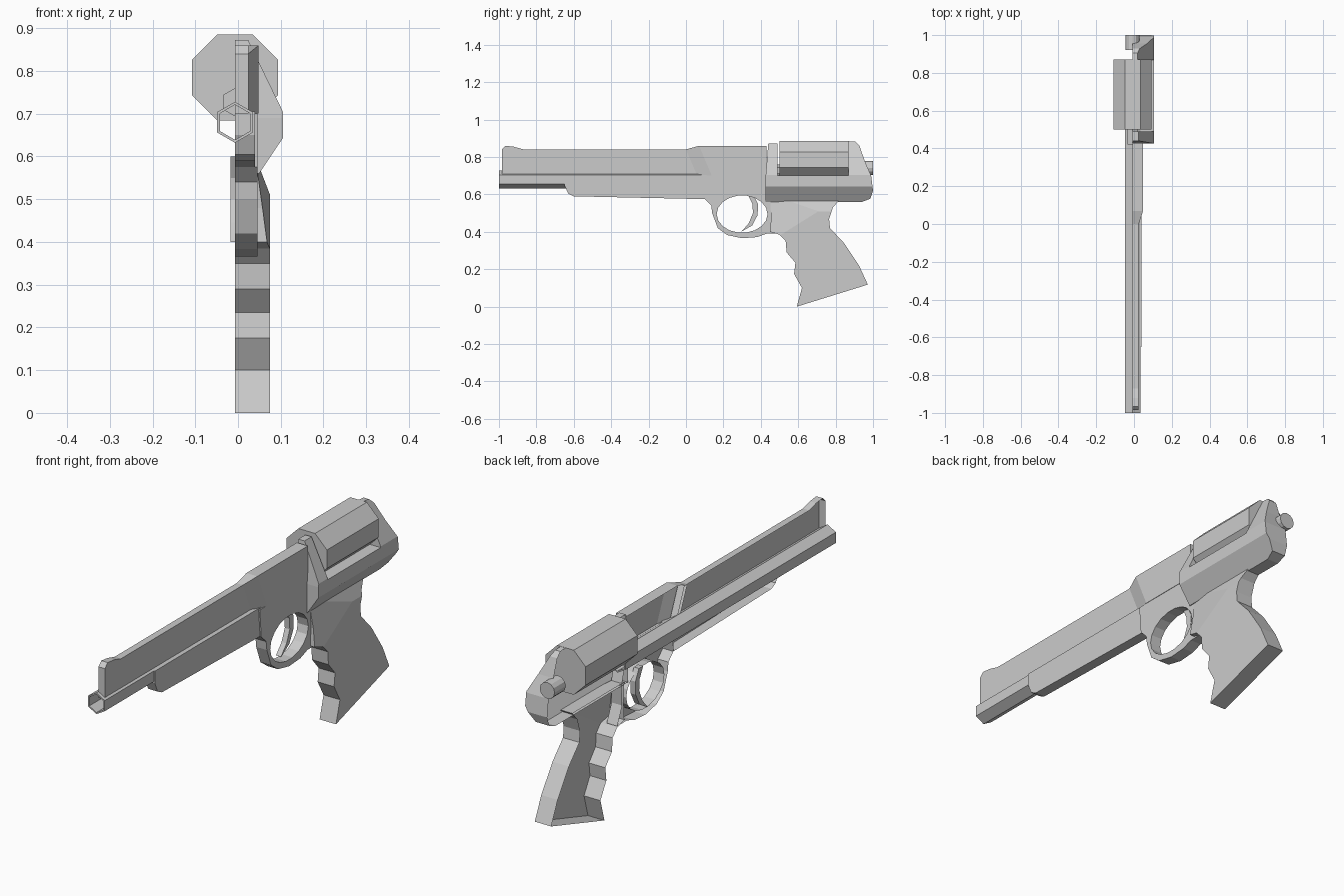
import bpy, bmesh, math
from mathutils import Vector

if "Cube" in bpy.data.objects:
    bpy.data.objects.remove(bpy.data.objects["Cube"], do_unlink=True)

metal = bpy.data.materials.new("plain grey")
metal.use_nodes = True
grey = (0.6, 0.6, 0.6, 1)
metal.diffuse_color = grey
metal.node_tree.nodes["Principled BSDF"].inputs["Base Color"].default_value = grey

MID = -0.007  # split plane of the half shell


def finish(name, bm):
    mesh = bpy.data.meshes.new(name)
    bm.to_mesh(mesh)
    bm.free()
    mesh.materials.append(metal)
    obj = bpy.data.objects.new(name, mesh)
    bpy.context.scene.collection.objects.link(obj)
    return obj


def plate(name, loops, x1, x0=MID, cuts=(), is_open=True):
    """Extrude side outlines (y, z) along x, trim by planes, open the inner side."""
    bm = bmesh.new()
    edges = []
    for loop in loops:
        vs = [bm.verts.new((x0, y, z)) for y, z in loop]
        edges += [bm.edges.new((a, b)) for a, b in zip(vs, vs[1:] + vs[:1])]
    bmesh.ops.triangle_fill(bm, edges=edges, use_beauty=True, use_dissolve=False)
    ext = bmesh.ops.extrude_face_region(bm, geom=bm.faces[:], use_keep_orig=True)
    moved = [g for g in ext["geom"] if isinstance(g, bmesh.types.BMVert)]
    bmesh.ops.translate(bm, verts=moved, vec=(x1 - x0, 0, 0))
    for cut in cuts:
        a, b, c = (Vector(p) for p in cut)
        normal = (b - a).cross(c - a).normalized()
        if normal.x < 0:
            normal.negate()
        res = bmesh.ops.bisect_plane(bm, geom=bm.verts[:] + bm.edges[:] + bm.faces[:],
                                     plane_co=a, plane_no=normal, clear_outer=True)
        rim = [g for g in res["geom_cut"] if isinstance(g, bmesh.types.BMEdge)]
        bmesh.ops.holes_fill(bm, edges=rim, sides=0)
    bmesh.ops.recalc_face_normals(bm, faces=bm.faces[:])
    if is_open:
        inner = [f for f in bm.faces if all(abs(v.co.x - x0) < 1e-5 for v in f.verts)]
        bmesh.ops.delete(bm, geom=inner, context="FACES")
    return finish(name, bm)


def rod(name, sides, radius, z, y0, y1, turn=0.0, bore=0.0):
    """Straight prism along y, optionally bored through."""
    bm = bmesh.new()

    def ring(r, y):
        angles = [turn + math.tau * i / sides for i in range(sides)]
        return [bm.verts.new((MID + r * math.cos(a), y, z + r * math.sin(a))) for a in angles]

    def join(p, q):
        for i in range(sides):
            j = (i + 1) % sides
            bm.faces.new((p[i], p[j], q[j], q[i]))

    front, back = ring(radius, y0), ring(radius, y1)
    join(front, back)
    if bore:
        hole_front, hole_back = ring(bore, y0), ring(bore, y1)
        join(hole_front, front)
        join(back, hole_back)
        join(hole_back, hole_front)
    else:
        bm.faces.new(front)
        bm.faces.new(back)
    bmesh.ops.recalc_face_normals(bm, faces=bm.faces[:])
    return finish(name, bm)


# Barrel, drum and pins
rod("barrel", 6, 0.048, 0.68, -1, 0.5, math.pi / 6, bore=0.041)
rod("drum", 8, 0.109, 0.785, 0.5, 0.87, math.pi / 8)
rod("drum_pin", 6, 0.033, 0.727, 0.42, 0.5, math.pi / 6)
rod("rear_knob", 12, 0.037, 0.742, 0.92, 1)

# Sight rib above the barrel
plate("sight_rib", [[(-0.985, 0.7), (-0.985, 0.84), (-0.965, 0.86), (-0.92, 0.855),
                     (-0.87, 0.841), (0.02, 0.841), (0.08, 0.7)]], 0.025)

# Shroud below the barrel
plate("under_shroud", [[(-0.65, 0.705), (-0.65, 0.65), (-0.63, 0.605), (-0.6, 0.59),
                        (0.1, 0.575), (0.12, 0.705)]], 0.04)

# Upper frame with a sloped step up from the rib
plate("upper_frame", [[(0, 0.841), (0.07, 0.86), (0.43, 0.86), (0.43, 0.7), (0.06, 0.7)]], 0.048,
      cuts=[((0.025, 0, 0.841), (0.025, 0.06, 0.7), (0.048, 0.07, 0.86))])

# Lower frame with the trigger guard opening
opening = [(0.3 + 0.136 * math.cos(math.tau * i / 18), 0.495 + 0.1 * math.sin(math.tau * i / 18))
           for i in range(18)]
plate("trigger_guard", [[(0.09, 0.7), (0.43, 0.7), (0.47, 0.56), (0.465, 0.47), (0.5, 0.39),
                         (0.43, 0.39), (0.38, 0.372), (0.3, 0.366), (0.22, 0.383), (0.17, 0.42),
                         (0.14, 0.5), (0.135, 0.54), (0.1, 0.575)], opening], 0.046)

# Curved trigger
plate("trigger", [[(0.36, 0.6), (0.385, 0.55), (0.383, 0.49), (0.355, 0.435), (0.295, 0.4),
                   (0.335, 0.445), (0.358, 0.5), (0.355, 0.55), (0.33, 0.6)]],
      0.008, x0=-0.017, is_open=False)

# Rear body around the drum, with sloped upper and lower flanks
plate("rear_body", [[(0.425, 0.56), (0.425, 0.69), (0.44, 0.872), (0.49, 0.872), (0.49, 0.7),
                     (0.868, 0.7), (0.868, 0.885), (0.905, 0.882), (0.928, 0.86), (0.955, 0.78),
                     (0.99, 0.7), (1, 0.62), (0.985, 0.577), (0.94, 0.56)]], 0.105,
      cuts=[((0.025, 0, 0.87), (0.025, 1, 0.87), (0.105, 0, 0.705)),
            ((0.105, 0, 0.643), (0.105, 1, 0.643), (0.048, 0, 0.558))])

# Grip with finger ridges and faceted shoulder
plate("grip", [[(0.45, 0.57), (0.455, 0.48), (0.45, 0.4), (0.5, 0.385), (0.533, 0.35), (0.538, 0.29),
                (0.585, 0.235), (0.578, 0.175), (0.62, 0.1), (0.592, 0), (0.972, 0.118),
                (0.925, 0.22), (0.845, 0.34), (0.77, 0.42), (0.765, 0.47), (0.785, 0.53),
                (0.82, 0.57)]], 0.075,
      cuts=[((0.075, 0.5, 0.38), (0.075, 0.74, 0.53), (0.046, 0.45, 0.56)),
            ((0.075, 0, 0.51), (0.075, 1, 0.51), (0.05, 0, 0.575))])
